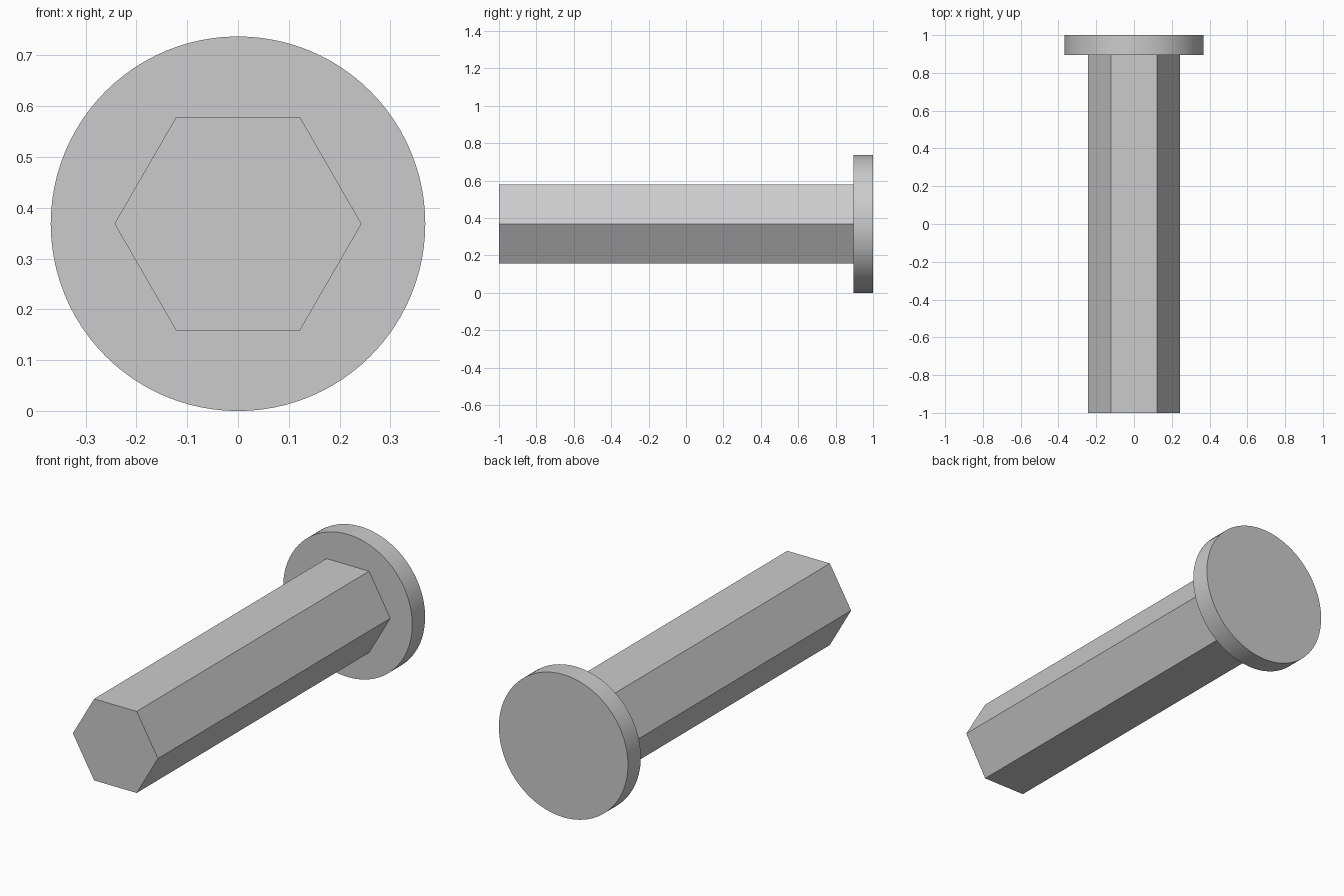
import bpy, bmesh
from math import cos, sin, tau, radians

cube = bpy.data.objects.get("Cube")
if cube:
    bpy.data.objects.remove(cube, do_unlink=True)

RADIUS = 0.3685      # flange radius, also the height of the axis
GREY = (0.6, 0.6, 0.6, 1)

metal = bpy.data.materials.new("grey metal")
metal.use_nodes = True
metal.diffuse_color = GREY
metal.node_tree.nodes["Principled BSDF"].inputs["Base Color"].default_value = GREY


def prism(name, sides, radius, front, back):
    """Regular prism along y, with a corner pointing to +x."""
    bm = bmesh.new()
    ring = [bm.verts.new((radius * cos(tau * i / sides), front,
                          radius * sin(tau * i / sides))) for i in range(sides)]
    cap = bm.faces.new(ring)
    extruded = bmesh.ops.extrude_face_region(bm, geom=[cap], use_keep_orig=True)
    moved = [g for g in extruded["geom"] if isinstance(g, bmesh.types.BMVert)]
    bmesh.ops.translate(bm, verts=moved, vec=(0, back - front, 0))
    bmesh.ops.recalc_face_normals(bm, faces=bm.faces)
    mesh = bpy.data.meshes.new(name)
    bm.to_mesh(mesh)
    bm.free()
    mesh.materials.append(metal)
    obj = bpy.data.objects.new(name, mesh)
    obj.location.z = RADIUS
    bpy.context.collection.objects.link(obj)
    return obj


# Hexagonal shaft
prism("hex_shaft", 6, 0.243, -1, 0.895)

# Round flange at the back end
flange = prism("round_flange", 96, RADIUS, 0.895, 1)
bpy.ops.object.select_all(action="DESELECT")
flange.select_set(True)
bpy.context.view_layer.objects.active = flange
bpy.ops.object.shade_smooth_by_angle(angle=radians(30))
